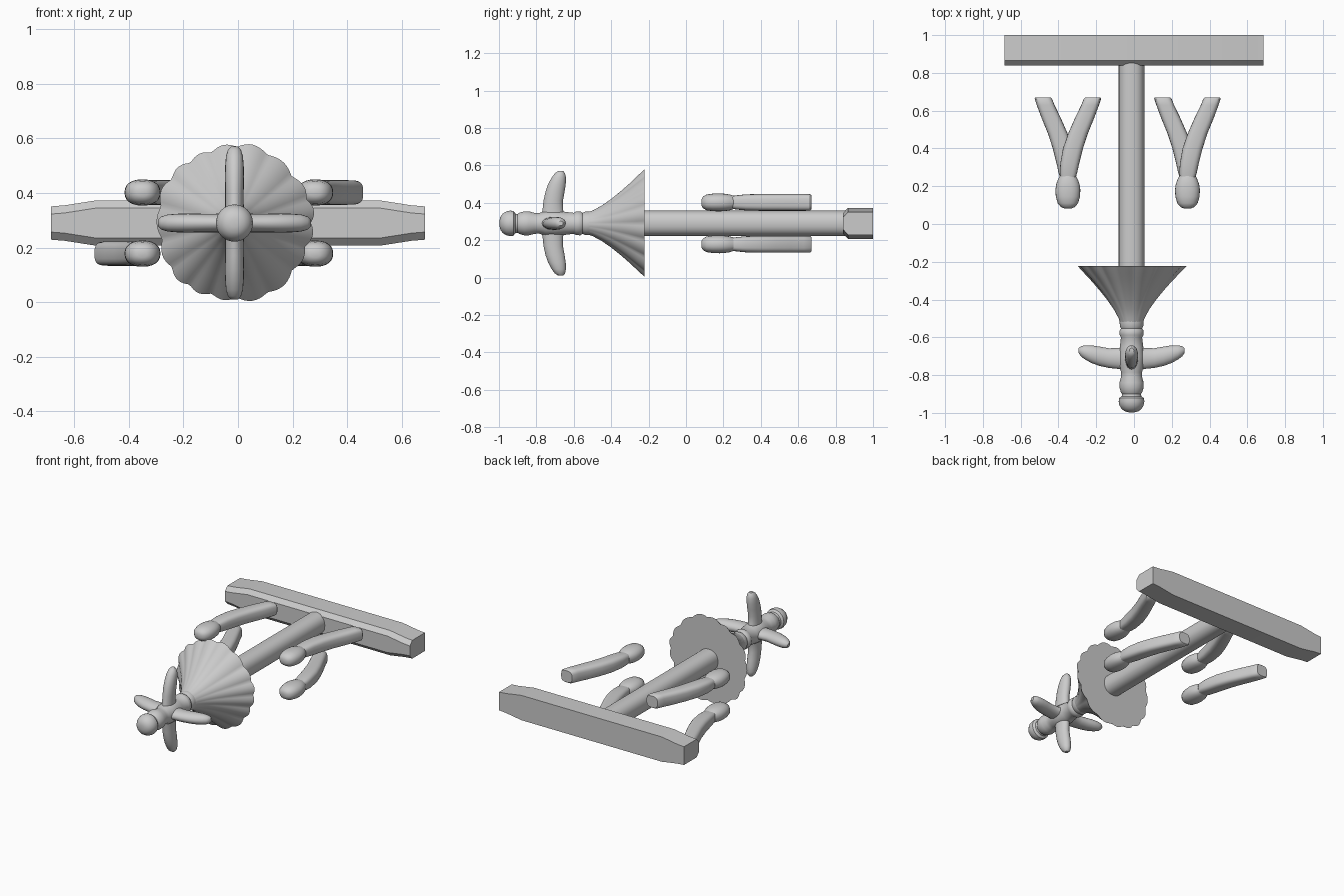
import bpy, bmesh, math
from mathutils import Matrix, Vector

if "Cube" in bpy.data.objects:
    bpy.data.objects.remove(bpy.data.objects["Cube"])

CX, CZ = -0.013, 0.29          # main axis of the pole


def finish(name, bm, smooth=40):
    bmesh.ops.recalc_face_normals(bm, faces=bm.faces)
    me = bpy.data.meshes.new(name)
    bm.to_mesh(me)
    bm.free()
    ob = bpy.data.objects.new(name, me)
    bpy.context.collection.objects.link(ob)
    bpy.ops.object.select_all(action='DESELECT')
    ob.select_set(True)
    bpy.context.view_layer.objects.active = ob
    if smooth:
        bpy.ops.object.shade_smooth_by_angle(angle=math.radians(smooth))
    return ob


def bridge(bm, rings):
    for a, b in zip(rings, rings[1:]):
        n = len(a)
        for i in range(n):
            bm.faces.new((a[i], a[(i + 1) % n], b[(i + 1) % n], b[i]))
    bm.faces.new(rings[0])
    bm.faces.new(rings[-1])


def loft(name, stations, n=24, power=2.0, mat=None, wobble=None):
    """Rings along local y; station = (x, y, z, half width x, half width z)."""
    bm = bmesh.new()
    rings = []
    for k, (x, y, z, a, b) in enumerate(stations):
        ring = []
        for i in range(n):
            t = 2 * math.pi * i / n
            c, s = math.cos(t), math.sin(t)
            w = wobble(t, k / (len(stations) - 1)) if wobble else 1
            px = math.copysign(abs(c) ** (2 / power), c) * a * w
            pz = math.copysign(abs(s) ** (2 / power), s) * b * w
            ring.append(bm.verts.new((x + px, y, z + pz)))
        rings.append(ring)
    bridge(bm, rings)
    if mat:
        bm.transform(mat)
    return finish(name, bm)


def turned(name, profile, **kw):
    return loft(name, [(CX, y, CZ, r, r) for y, r in profile], **kw)


# crossbar with tapered ends and chamfered front edges
bm = bmesh.new()
rings = []
for x, h in ((-.685, .061), (-.635, .065), (-.52, .083), (.52, .083), (.635, .065), (.685, .061)):
    sec = ((1.0, -h), (1.0, h), (.866, h), (.84, h - .028), (.84, .028 - h), (.866, -h))
    rings.append([bm.verts.new((x, y, CZ + z)) for y, z in sec])
bridge(bm, rings)
finish("crossbar", bm, 15)

# long pole
turned("pole", [(-.3, .068), (.86, .068)], n=32, power=2.3)


# pleated flared skirt
def pleats(t, f):
    wave = abs(math.sin(8.5 * t + .5 * math.sin(3 * t))) - .6
    return 1 + f * (.05 * wave + .018 * math.sin(5 * t + 1))


turned("skirt", [(-.56, .05), (-.50, .068), (-.45, .095), (-.40, .13), (-.35, .17),
                 (-.30, .213), (-.26, .250), (-.222, .284)], n=136, wobble=pleats)

# turned nose with collars and a rounded cap
turned("nose", [(-.997, .015), (-.992, .035), (-.98, .052), (-.96, .064), (-.94, .068),
                (-.922, .066), (-.912, .052), (-.90, .050), (-.89, .057), (-.865, .064),
                (-.84, .064), (-.81, .056), (-.785, .055), (-.75, .066), (-.70, .068),
                (-.65, .062), (-.60, .056), (-.588, .063), (-.565, .064), (-.553, .056),
                (-.54, .062), (-.515, .063), (-.49, .06)], n=32)

# four curved petals around the nose (local y = outward, local z = along the pole)
petal = [(0, .02, -.71, .036, .07), (0, .07, -.712, .034, .055), (0, .12, -.71, .034, .052),
         (0, .17, -.70, .035, .051), (0, .21, -.69, .034, .047), (0, .245, -.68, .031, .038),
         (0, .268, -.674, .024, .027), (0, .28, -.67, .012, .013)]
swap = Matrix(((1, 0, 0, 0), (0, 0, 1, 0), (0, 1, 0, 0), (0, 0, 0, 1)))
for i in range(4):
    place = Matrix.Translation(Vector((CX, 0, CZ))) @ Matrix.Rotation(i * math.pi / 2, 4, 'Y')
    loft(f"petal_{i + 1}", petal, n=20, mat=place @ swap)

# four knobbed pegs: upper ones lean to +x, lower ones to -x
knob = [(0, .082, 0, .018, .015), (0, .09, 0, .037, .030), (0, .11, 0, .054, .042),
        (0, .145, 0, .064, .047), (0, .18, 0, .066, .048), (0, .21, 0, .062, .046),
        (0, .235, 0, .053, .042), (0, .255, 0, .043, .035)]
shaft = [(0, .23, 0, .036, .032), (.003, .27, 0, .046, .038), (.010, .32, 0, .050, .043),
         (.027, .40, 0, .053, .045), (.054, .48, 0, .052, .045), (.088, .56, 0, .051, .045),
         (.118, .63, 0, .047, .045), (.130, .663, 0, .046, .044), (.132, .671, 0, .040, .038)]
for side, x in (("left", -.35), ("right", .283)):
    for level, z, lean in (("upper", .402, 1), ("lower", .178, -1)):
        place = Matrix.Translation(Vector((x, 0, z))) @ Matrix.Diagonal((lean, 1, 1, 1))
        loft(f"{level}_{side}_peg_knob", knob, n=24, power=2.3, mat=place)
        loft(f"{level}_{side}_peg_shaft", shaft, n=24, power=3.2, mat=place)
